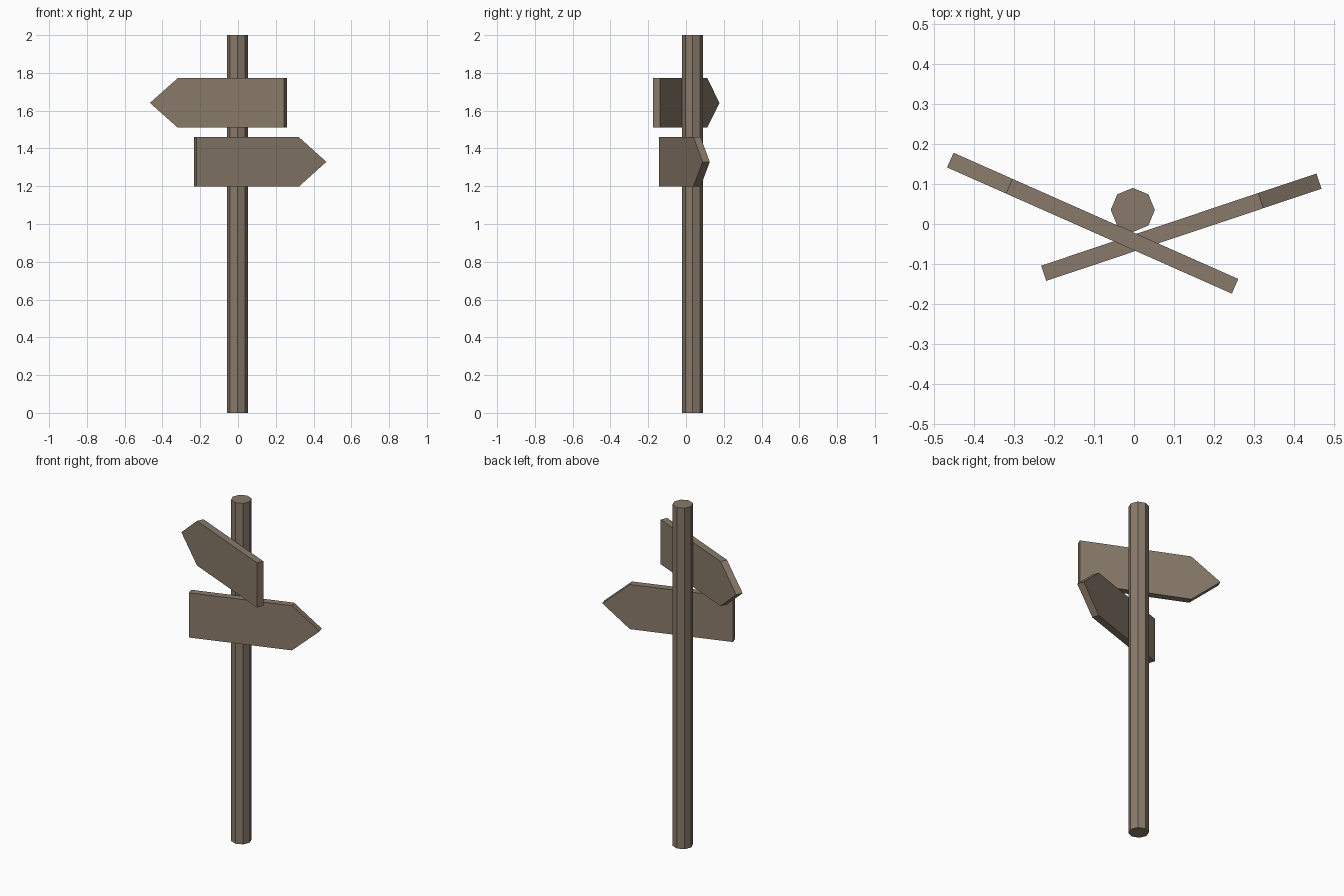
import bpy, bmesh, math
from mathutils import Matrix, Vector

if "Cube" in bpy.data.objects:
    bpy.data.objects.remove(bpy.data.objects["Cube"])

wood = bpy.data.materials.new("weathered_wood")
wood.diffuse_color = (0.25, 0.195, 0.145, 1)
wood.use_nodes = True
wood.node_tree.nodes["Principled BSDF"].inputs["Base Color"].default_value = wood.diffuse_color


def prism(name, profile, direction, matrix):
    """Extrude a flat outline along a direction, then place it."""
    bm = bmesh.new()
    face = bm.faces.new([bm.verts.new(p) for p in profile])
    ext = bmesh.ops.extrude_face_region(bm, geom=[face], use_keep_orig=True)
    moved = [g for g in ext["geom"] if isinstance(g, bmesh.types.BMVert)]
    bmesh.ops.translate(bm, verts=moved, vec=Vector(direction))
    bmesh.ops.recalc_face_normals(bm, faces=bm.faces[:])
    bm.transform(matrix)
    mesh = bpy.data.meshes.new(name)
    bm.to_mesh(mesh)
    bm.free()
    mesh.materials.append(wood)
    obj = bpy.data.objects.new(name, mesh)
    bpy.context.collection.objects.link(obj)
    return obj


# Octagonal post, corners on the axes
octagon = [(0.055 * math.cos(i * math.pi / 4), 0.055 * math.sin(i * math.pi / 4), 0)
           for i in range(8)]
prism("post", octagon, (0, 0, 2), Matrix.Translation((-0.003, 0.035, 0)))


# Arrow boards: outline in local xz, extruded through the thickness
def arrow_board(name, centre, length, tip, angle, side):
    h, t, l = 0.131, 0.04, length / 2
    outline = [(-l, -h), (l - tip, -h), (l, 0), (l - tip, h), (-l, h)]
    profile = [(side * x, -t / 2, z) for x, z in outline]
    place = Matrix.Translation(centre) @ Matrix.Rotation(math.radians(angle), 4, "Z")
    return prism(name, profile, (0, t, 0), place)


arrow_board("upper_arrow_board", (-0.103, 0.002, 1.641), 0.777, 0.161, -23.9, -1)
arrow_board("lower_arrow_board", (0.118, -0.008, 1.329), 0.724, 0.153, 18.5, 1)
